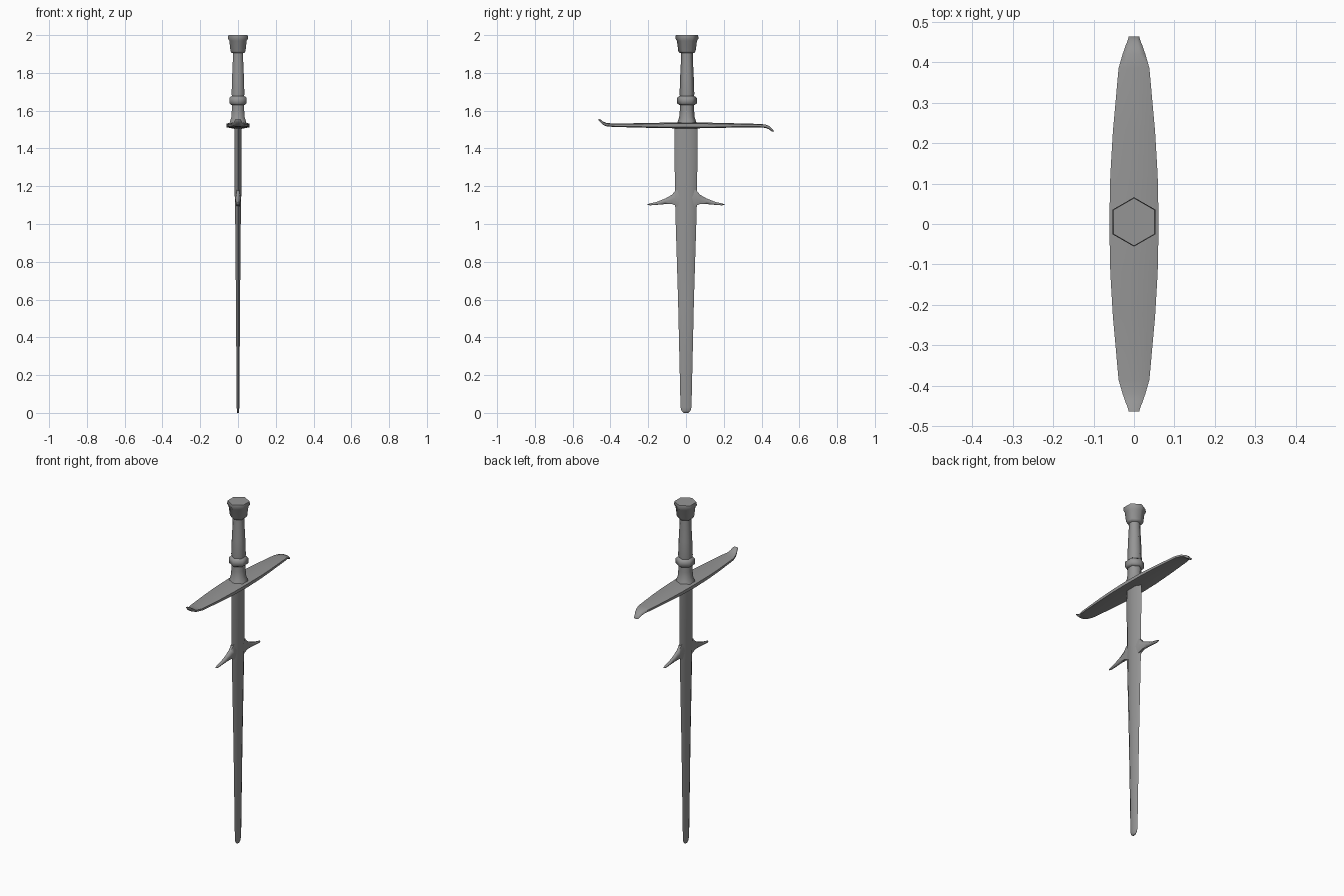
import bpy, bmesh
from math import cos, sin, pi, radians
from mathutils import Vector

if "Cube" in bpy.data.objects:
    bpy.data.objects.remove(bpy.data.objects["Cube"])

steel = bpy.data.materials.new("grey_steel")
steel.use_nodes = True
GREY = (0.3, 0.3, 0.3, 1)
steel.diffuse_color = GREY
steel.node_tree.nodes["Principled BSDF"].inputs["Base Color"].default_value = GREY


def loft(name, rings, angle=60):
    """Skin a closed tube through equal-length rings of points."""
    bm = bmesh.new()
    loops = [[bm.verts.new(p) for p in ring] for ring in rings]
    n = len(loops[0])
    for a, b in zip(loops, loops[1:]):
        for i in range(n):
            j = (i + 1) % n
            bm.faces.new((a[i], a[j], b[j], b[i]))
    bm.faces.new(loops[0])
    bm.faces.new(loops[-1])
    bmesh.ops.recalc_face_normals(bm, faces=bm.faces)
    mesh = bpy.data.meshes.new(name)
    bm.to_mesh(mesh)
    bm.free()
    mesh.materials.append(steel)
    ob = bpy.data.objects.new(name, mesh)
    bpy.context.collection.objects.link(ob)
    bpy.ops.object.select_all(action='DESELECT')
    ob.select_set(True)
    bpy.context.view_layer.objects.active = ob
    bpy.ops.object.shade_smooth_by_angle(angle=radians(angle))
    return ob


def hexagon(z, r):
    return [(r * sin(i * pi / 3), 0.005 + r * cos(i * pi / 3), z) for i in range(6)]


def blade_ring(z, hx, hy):
    return [(0, hy, z), (hx, hy * .55, z), (hx, -hy * .55, z),
            (0, -hy, z), (-hx, -hy * .55, z), (-hx, hy * .55, z)]


# Blade, widening from a blunt tip to the guard
blade = [(0, .004, .012), (.012, .006, .024), (.03, .007, .029), (.6, .011, .042),
         (1.05, .015, .056), (1.18, .018, .059), (1.52, .019, .061)]
loft("blade", [blade_ring(*s) for s in blade], 70)

# Pair of swept spikes on the blade edges: distance, mid height, half sizes
spike = [(.03, 1.14, .017, .062), (.056, 1.137, .016, .045), (.075, 1.13, .014, .028),
         (.11, 1.12, .012, .017), (.155, 1.109, .01, .009), (.19, 1.104, .008, .006),
         (.203, 1.103, .004, .003)]
for side, label in ((1, "back"), (-1, "front")):
    loft(label + "_spike", [[(hx * cos(i * pi / 3), side * y, z + hz * sin(i * pi / 3))
                             for i in range(6)] for y, z, hx, hz in spike], 70)

# Crossguard: half profile turned about the centre, so one tip curls up, one down
half = [(.12, 0, .0585, .0145), (.23, 0, .052, .012), (.385, .001, .038, .009),
        (.42, .004, .028, .009), (.44, .012, .021, .009), (.452, .023, .016, .008),
        (.463, .03, .013, .004)]
guard = [(-y, c, w, h) for y, c, w, h in reversed(half)]
guard += [(0, 0, .061, .016)] + [(y, -c, w, h) for y, c, w, h in half]
rings = []
for y, c, w, h in guard:
    z = 1.522 + c
    rings.append([(w, y, z + h * .6), (w * .5, y, z + h), (-w * .5, y, z + h), (-w, y, z + h * .6),
                  (-w, y, z - h * .6), (-w * .5, y, z - h), (w * .5, y, z - h), (w, y, z - h * .6)])
loft("crossguard", rings, 75)

# Six-sided handle parts
parts = {
    "grip_collar": [(1.525, .054), (1.545, .048), (1.565, .041), (1.6, .038), (1.65, .038)],
    "grip_ring": [(1.63, .04), (1.638, .052), (1.668, .052), (1.677, .04)],
    "grip": [(1.66, .036), (1.69, .039), (1.78, .036), (1.88, .031), (1.92, .031)],
    "pommel": [(1.905, .038), (1.915, .046), (1.97, .053), (1.982, .061), (2.0, .059)],
}
for name, profile in parts.items():
    loft(name, [hexagon(*p) for p in profile], 61)
